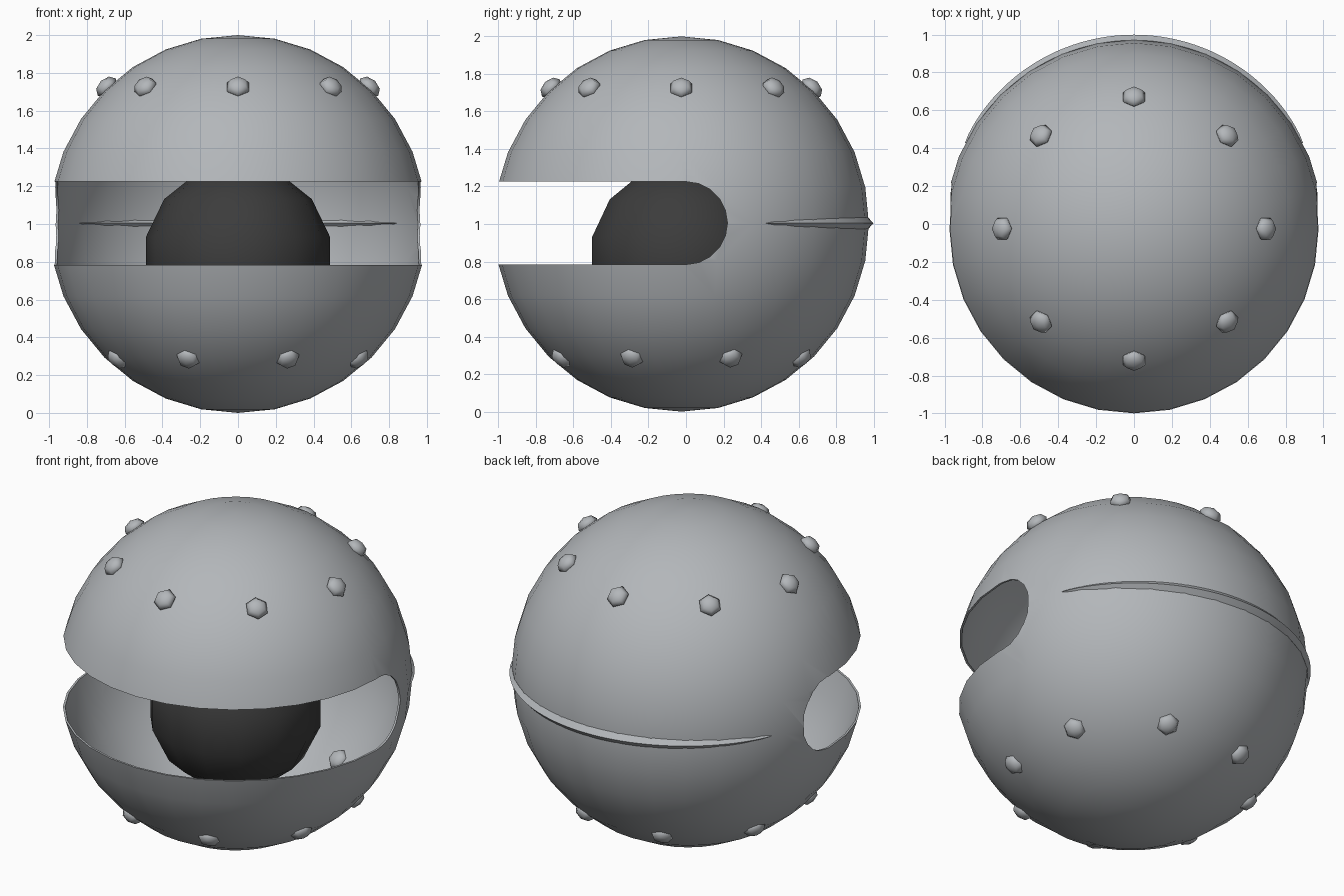
import bpy, bmesh
from math import sin, cos, pi, radians
from mathutils import Vector, Matrix

if "Cube" in bpy.data.objects:
    bpy.data.objects.remove(bpy.data.objects["Cube"])

CENTRE = Vector((0, -0.025, 1.0))


def make_material(name, colour):
    mat = bpy.data.materials.new(name)
    mat.use_nodes = True
    mat.diffuse_color = (*colour, 1)
    mat.node_tree.nodes["Principled BSDF"].inputs["Base Color"].default_value = (*colour, 1)
    return mat


grey = make_material("steel grey", (0.45, 0.47, 0.49))
black = make_material("charcoal", (0.045, 0.045, 0.045))


def make_object(name, bm, mat, matrix=Matrix()):
    bmesh.ops.recalc_face_normals(bm, faces=bm.faces)
    mesh = bpy.data.meshes.new(name)
    bm.to_mesh(mesh)
    bm.free()
    obj = bpy.data.objects.new(name, mesh)
    obj.matrix_world = matrix
    bpy.context.collection.objects.link(obj)
    if mat:
        mesh.materials.append(mat)
    return obj


def smooth(obj, degrees):
    bpy.ops.object.select_all(action='DESELECT')
    obj.select_set(True)
    bpy.context.view_layer.objects.active = obj
    bpy.ops.object.shade_smooth_by_angle(angle=radians(degrees))


def make_sphere(name, segments, rings, radius, mat, matrix):
    bm = bmesh.new()
    bmesh.ops.create_uvsphere(bm, u_segments=segments, v_segments=rings, radius=radius)
    return make_object(name, bm, mat, matrix)


# Mouth cutter: a slot with a rounded back end, running across the whole body
bm = bmesh.new()
steps, slot = 10, 0.221
outline = [(-2, -slot)]
outline += [(slot * cos(a), slot * sin(a)) for a in
            (-pi / 2 + pi * i / steps for i in range(steps + 1))]
outline += [(-2, slot)]
face = bm.faces.new([bm.verts.new((-2, y, z + 1.005)) for y, z in outline])
ext = bmesh.ops.extrude_face_region(bm, geom=[face])
bmesh.ops.translate(bm, vec=(4, 0, 0),
                    verts=[v for v in ext["geom"] if isinstance(v, bmesh.types.BMVert)])
cutter = make_object("mouth_cutter", bm, None)
cutter.hide_render = True

# Hollow body shell with the mouth cut out
shell = make_sphere("body_shell", 32, 16, 1.0, grey, Matrix.Translation(CENTRE))
solid = shell.modifiers.new("thickness", 'SOLIDIFY')
solid.thickness = 0.012
cut = shell.modifiers.new("mouth", 'BOOLEAN')
cut.object = cutter
cut.operation = 'DIFFERENCE'
cut.solver = 'EXACT'
bpy.context.view_layer.objects.active = shell
for mod in (solid.name, cut.name):
    bpy.ops.object.modifier_apply(modifier=mod)
bpy.data.objects.remove(cutter)
smooth(shell, 40)

# Dark core inside the mouth
core = make_sphere("inner_core", 14, 7, 0.5, black,
                   Matrix.Translation((0, CENTRE.y, 0.82)) @ Matrix.Rotation(pi / 2, 4, 'Z'))
smooth(core, 60)


# Rings of domed six-sided studs on the upper and lower halves
def stud_ring(name, height, radius, offset):
    for i in range(8):
        a = radians(offset + 45 * i)
        out = Vector((radius * cos(a), radius * sin(a), height))
        turn = out.to_track_quat('Z', 'Y').to_matrix().to_4x4()
        stud = make_sphere(f"{name}_{i + 1}", 6, 4, 1, grey,
                           Matrix.Translation(CENTRE + out) @ turn
                           @ Matrix.Diagonal((0.066, 0.066, 0.045, 1)))
        smooth(stud, 70)


stud_ring("upper_stud", 0.725, 0.695, 0)
stud_ring("lower_stud", -0.71, 0.69, 22.5)

# Tapered ridge around the back, with a sharp outer edge
bm = bmesh.new()
count, rings = 48, []
for i in range(count + 1):
    t = i / count
    a = radians(27 + 126 * t)
    s = max(sin(pi * t), 0.001) ** 0.5
    section = [(1 + 0.024 * s, 0), (0.995, 0.032 * s), (0.995 - 0.03 * s, 0), (0.995, -0.032 * s)]
    rings.append([bm.verts.new((r * cos(a), r * sin(a), z + 0.004)) for r, z in section])
for near, far in zip(rings, rings[1:]):
    for j in range(4):
        k = (j + 1) % 4
        bm.faces.new((near[j], near[k], far[k], far[j]))
bm.faces.new(rings[0])
bm.faces.new(rings[-1])
ridge = make_object("back_ridge", bm, grey, Matrix.Translation(CENTRE))
smooth(ridge, 40)
